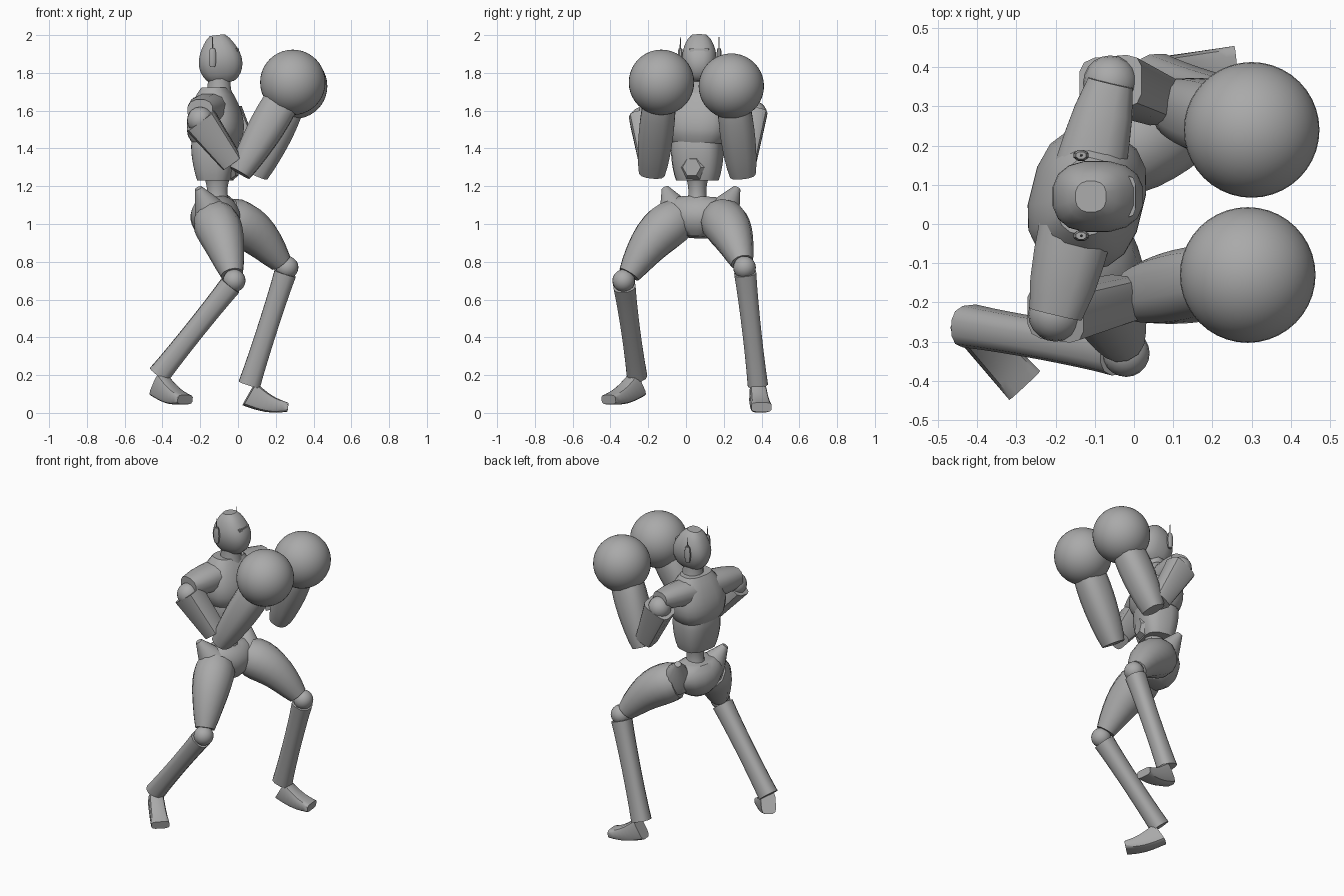
import bpy
import math
from mathutils import Vector

cube = bpy.data.objects.get("Cube")
if cube:
    bpy.data.objects.remove(cube, do_unlink=True)

grey = bpy.data.materials.new("plain_grey")
grey.use_nodes = True
colour = (0.4, 0.4, 0.4, 1)
grey.diffuse_color = colour
grey.node_tree.nodes["Principled BSDF"].inputs["Base Color"].default_value = colour

parts = []
X, Y, Z = Vector((1, 0, 0)), Vector((0, 1, 0)), Vector((0, 0, 1))
FORWARD = X - Y / 4  # the torso is turned a little to one side


def superellipse(angle, power):
    """Point on a unit outline, round at power 2 and boxy above it."""
    c, s = math.cos(angle), math.sin(angle)
    return (math.copysign(abs(c) ** (2 / power), c),
            math.copysign(abs(s) ** (2 / power), s))


def limb(name, start, end, start_size, end_size, bulge=0.0, bend=Vector(),
         ref=X, sides=12, power=2.0, steps=8):
    """Tapered tube; sizes are half extents along ref and across it."""
    start, end = Vector(start), Vector(end)
    start_size, end_size = Vector(start_size), Vector(end_size)

    def centre(t):
        return start.lerp(end, t) + bend * math.sin(math.pi * t)

    verts, faces = [], []
    for i in range(steps + 1):
        t = i / steps
        tangent = centre(min(t + 1 / steps, 1)) - centre(max(t - 1 / steps, 0))
        tangent.normalize()
        u = (ref - tangent * ref.dot(tangent)).normalized()
        v = tangent.cross(u)
        swell = max(math.sin(math.pi * t), 0) ** 0.7
        size = start_size.lerp(end_size, t) * (1 + bulge * swell)
        for k in range(sides):
            c, s = superellipse(math.tau * (k + 0.5) / sides, power)
            verts.append(centre(t) + u * c * size.x + v * s * size.y)
    for i in range(steps):
        for k in range(sides):
            a, b = i * sides + k, i * sides + (k + 1) % sides
            faces.append((a, b, b + sides, a + sides))
    faces.append(tuple(reversed(range(sides))))
    faces.append(tuple(range(steps * sides, len(verts))))
    mesh = bpy.data.meshes.new(name)
    mesh.from_pydata(verts, [], faces)
    mesh.materials.append(grey)
    obj = bpy.data.objects.new(name, mesh)
    bpy.context.collection.objects.link(obj)
    parts.append(obj)


def ball(name, centre, radius, segments=20):
    bpy.ops.mesh.primitive_uv_sphere_add(segments=segments, ring_count=segments // 2,
                                         radius=radius, location=centre)
    obj = bpy.context.object
    obj.name = name
    obj.data.materials.append(grey)
    parts.append(obj)


# Joints of the fighting pose
joints = {
    "right": dict(shoulder=(-0.2, -0.23, 1.55), elbow=(0.01, -0.18, 1.27),
                  glove=(0.29, -0.13, 1.75), hip=(-0.13, -0.04, 1.03),
                  crest=(-0.21, -0.11, 1.19), knee=(-0.02, -0.33, 0.7),
                  ankle=(-0.42, -0.26, 0.2), toe=(-0.28, -0.41, 0.07)),
    "left": dict(shoulder=(-0.06, 0.36, 1.58), elbow=(0.1, 0.3, 1.26),
                 glove=(0.3, 0.24, 1.73), hip=(-0.06, 0.18, 1.03),
                 crest=(-0.13, 0.27, 1.19), knee=(0.26, 0.31, 0.77),
                 ankle=(0.06, 0.38, 0.15), toe=(0.26, 0.4, 0.03)),
}

for side, pose in joints.items():
    j = {joint: Vector(place) for joint, place in pose.items()}

    # Arm: shoulder ball, boxy upper arm, forearm and round glove
    ball(f"{side}_shoulder", j["shoulder"], 0.07)
    limb(f"{side}_upper_arm", j["shoulder"], j["elbow"].lerp(j["shoulder"], 0.2),
         (0.09, 0.07), (0.06, 0.06), power=4)
    limb(f"{side}_forearm", j["elbow"], j["glove"].lerp(j["elbow"], 0.15),
         (0.06, 0.07), (0.09, 0.08), bulge=0.25, power=2.6)
    ball(f"{side}_glove", j["glove"], 0.173, segments=40)

    # Leg: hip crest, thigh, knee ball, shin and foot
    limb(f"{side}_hip_crest", j["hip"], j["crest"], (0.1, 0.1), (0.02, 0.02), bulge=0.1)
    limb(f"{side}_thigh", j["hip"], j["knee"].lerp(j["hip"], 0.1),
         (0.11, 0.11), (0.06, 0.06), bulge=0.35, bend=Z * 0.04)
    ball(f"{side}_knee", j["knee"], 0.06)
    limb(f"{side}_shin", j["knee"].lerp(j["ankle"], 0.05), j["ankle"],
         (0.06, 0.06), (0.06, 0.055), bulge=-0.1, power=2.6)
    limb(f"{side}_foot", j["ankle"] - Z * 0.05, j["toe"],
         (0.07, 0.045), (0.025, 0.055), bend=Z * -0.015, ref=Z, power=4)

# Shoulder yoke spanning both arms
shoulders = [Vector(joints[side]["shoulder"]) + Z * 0.05 for side in joints]
limb("shoulder_yoke", *shoulders, (0.06, 0.07), (0.05, 0.06), bulge=0.5,
     ref=Z, power=2.5)

# Torso, waist and pelvis
limb("chest", (-0.12, 0.06, 1.43), (-0.12, 0.07, 1.72), (0.12, 0.14), (0.07, 0.1),
     bulge=0.45, ref=FORWARD, sides=16, power=2.6)
limb("abdomen", (-0.12, 0.06, 1.23), (-0.12, 0.06, 1.44), (0.09, 0.11), (0.12, 0.13),
     bulge=0.1, ref=FORWARD, sides=16, power=3)
limb("belly_plate", (-0.04, 0.04, 1.3), (-0.005, 0.03, 1.3), (0.08, 0.08), (0.05, 0.05),
     ref=Z, sides=6, steps=2)
limb("waist", (-0.11, 0.06, 1.08), (-0.11, 0.06, 1.26), (0.08, 0.07), (0.08, 0.07),
     bulge=-0.3)
limb("pelvis", (-0.11, 0.06, 0.93), (-0.13, 0.07, 1.14), (0.07, 0.07), (0.07, 0.12),
     bulge=0.85, ref=FORWARD, sides=16)

# Neck, head and visor
limb("neck", (-0.1, 0.07, 1.65), (-0.1, 0.07, 1.82), (0.08, 0.08), (0.06, 0.06),
     bulge=-0.1)
limb("head", (-0.08, 0.07, 1.75), (-0.11, 0.07, 2), (0.06, 0.04), (0.04, 0.04),
     bulge=1.3, sides=16, power=2.5, steps=12)
limb("visor", (-0.05, 0.07, 1.83), (-0.05, 0.07, 1.93), (0.055, 0.055), (0.055, 0.055),
     power=5, steps=1)

# Ear discs with thin aerials
for side, y in (("right", -0.03), ("left", 0.175)):
    ear = Vector((-0.135, y, 1.88))
    limb(f"{side}_ear", ear - Z * 0.05, ear + Z * 0.05, (0.014, 0.01), (0.014, 0.01),
         bulge=0.5, sides=8)
    limb(f"{side}_aerial", ear, ear + Z * 0.11, (0.005, 0.005), (0.002, 0.002),
         sides=6, steps=1)

# Smooth shading with crisp edges
bpy.ops.object.select_all(action="DESELECT")
for obj in parts:
    obj.select_set(True)
bpy.context.view_layer.objects.active = parts[0]
bpy.ops.object.shade_smooth_by_angle(angle=math.radians(40))
